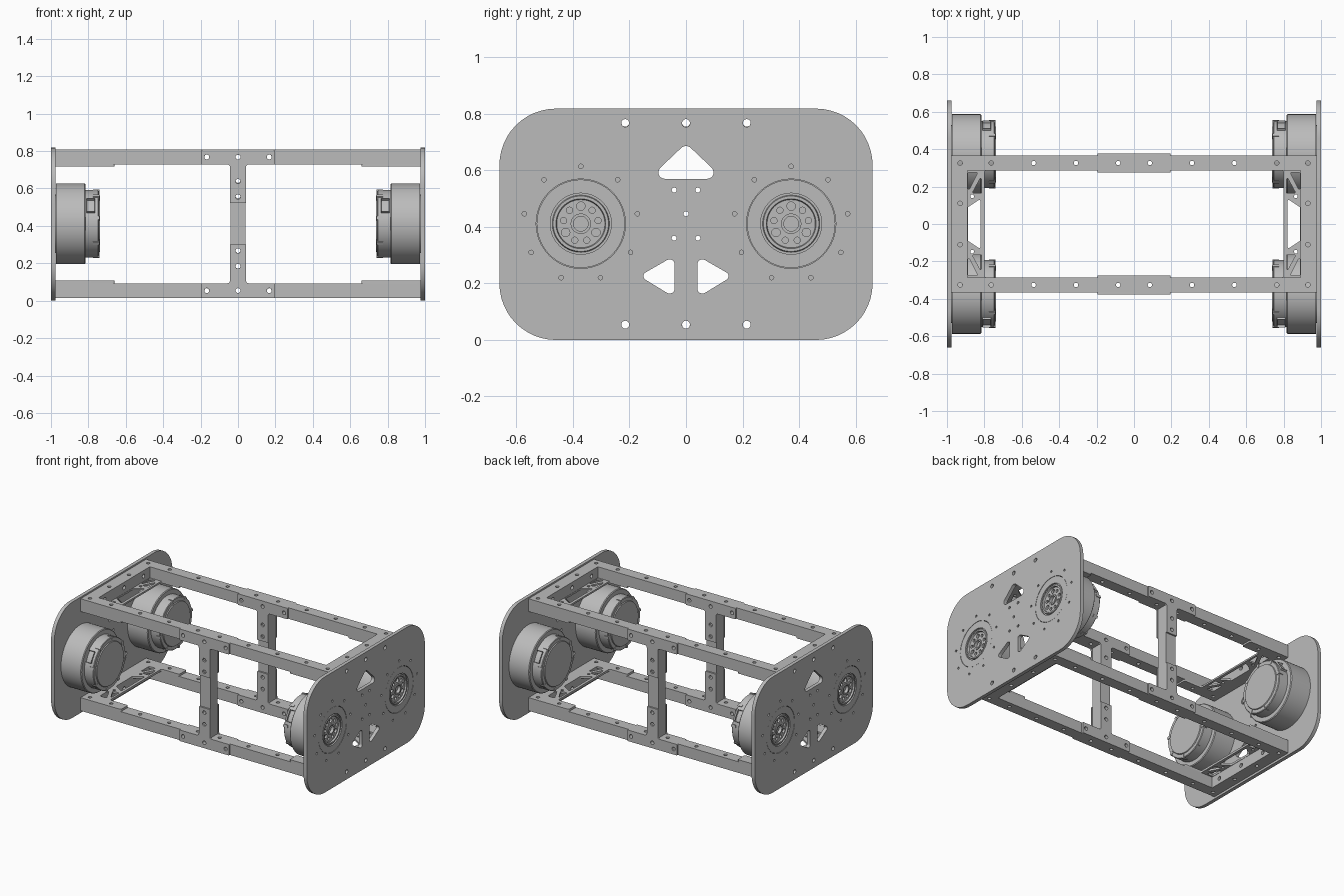
import bpy, bmesh, math
from mathutils import Matrix, Vector

cube = bpy.data.objects.get("Cube")
if cube:
    bpy.data.objects.remove(cube, do_unlink=True)

grey = bpy.data.materials.new("machined_grey")
grey.use_nodes = True
grey.diffuse_color = (0.5, 0.5, 0.5, 1)
grey.node_tree.nodes["Principled BSDF"].inputs["Base Color"].default_value = grey.diffuse_color

parts = []
TURN = {"X": Matrix(((0, 0, 1, 0), (1, 0, 0, 0), (0, 1, 0, 0), (0, 0, 0, 1))),
        "Y": Matrix(((1, 0, 0, 0), (0, 0, -1, 0), (0, 1, 0, 0), (0, 0, 0, 1))),
        "Z": Matrix.Identity(4)}


def add(name, bm):
    bmesh.ops.remove_doubles(bm, verts=bm.verts, dist=1e-5)
    bmesh.ops.recalc_face_normals(bm, faces=bm.faces)
    mesh = bpy.data.meshes.new(name)
    bm.to_mesh(mesh)
    bm.free()
    obj = bpy.data.objects.new(name, mesh)
    bpy.context.collection.objects.link(obj)
    parts.append(obj)
    return obj


def baked(obj):
    bpy.context.view_layer.update()
    dg = bpy.context.evaluated_depsgraph_get()
    return bpy.data.meshes.new_from_object(obj.evaluated_get(dg))


def mirror(obj, name, sx, sy):
    mesh = obj.data.copy()
    mesh.transform(Matrix.Diagonal((sx, sy, 1, 1)))
    if sx * sy < 0:
        mesh.flip_normals()
    twin = bpy.data.objects.new(name, mesh)
    bpy.context.collection.objects.link(twin)
    parts.append(twin)


def circle(u, v, r, n=20):
    return [(u + r * math.cos(math.tau * i / n), v + r * math.sin(math.tau * i / n)) for i in range(n)]


def rounded(corners, steps=6):
    """Outline from (u, v, radius) corners, each filleted with an arc."""
    out = []
    for i, (u, v, r) in enumerate(corners):
        p = Vector((u, v))
        a = (Vector(corners[i - 1][:2]) - p).normalized()
        b = (Vector(corners[(i + 1) % len(corners)][:2]) - p).normalized()
        if r == 0:
            out.append((u, v))
            continue
        half = a.angle(b) / 2
        c = p + (a + b).normalized() * r / math.sin(half)
        t = r / math.tan(half)
        s, e = (p + a * t - c).normalized(), (p + b * t - c).normalized()
        turn = s.x * e.y - s.y * e.x
        sweep = math.copysign(s.angle(e), turn)
        start = math.atan2(s.y, s.x)
        for k in range(steps + 1):
            g = start + sweep * k / steps
            out.append((c.x + r * math.cos(g), c.y + r * math.sin(g)))
    return out


def slab(name, loops, axis, lo, hi):
    """Flat plate: first loop is the outline, the others are holes."""
    curve = bpy.data.curves.new(name, "CURVE")
    curve.dimensions, curve.fill_mode = "2D", "BOTH"
    curve.extrude = (hi - lo) / 2
    for loop in loops:
        sp = curve.splines.new("POLY")
        sp.points.add(len(loop) - 1)
        for pt, (u, v) in zip(sp.points, loop):
            pt.co = (u, v, 0, 1)
        sp.use_cyclic_u = True
    tmp = bpy.data.objects.new(name + "_curve", curve)
    bpy.context.collection.objects.link(tmp)
    mesh = baked(tmp)
    bpy.data.objects.remove(tmp, do_unlink=True)
    bm = bmesh.new()
    bm.from_mesh(mesh)
    shift = Vector([(lo + hi) / 2 if a == axis else 0 for a in "XYZ"])
    bmesh.ops.transform(bm, matrix=Matrix.Translation(shift) @ TURN[axis], verts=bm.verts)
    return add(name, bm)


def box(bm, lo, hi, matrix=Matrix.Identity(4)):
    lo, hi = Vector(lo), Vector(hi)
    m = matrix @ Matrix.Translation((lo + hi) / 2) @ Matrix.Diagonal((*(hi - lo), 1))
    return bmesh.ops.create_cube(bm, size=1, matrix=m)


def drill(obj, holes, depth=0.2):
    """Cut round holes given as (centre, axis, radius)."""
    bm = bmesh.new()
    for pos, axis, r in holes:
        bmesh.ops.create_cone(bm, cap_ends=True, segments=16, radius1=r, radius2=r, depth=depth,
                              matrix=Matrix.Translation(pos) @ TURN[axis])
    cutter = add("drill_cutter", bm)
    parts.remove(cutter)
    cutter.hide_render = True
    mod = obj.modifiers.new("drill", "BOOLEAN")
    mod.operation, mod.solver, mod.object = "DIFFERENCE", "EXACT", cutter
    mesh = baked(obj)
    obj.modifiers.clear()
    obj.data = mesh
    bpy.data.objects.remove(cutter, do_unlink=True)


MY, MZ = 0.372, 0.411          # motor axis
RAIL = 0.326                   # rail centre line
LEVELS = {"lower": (0.015, 0.093), "upper": (0.729, 0.807)}

# Side plate with lightening holes, bolt holes and motor openings
loops = [rounded([(-0.66, 0, 0.2), (0.66, 0, 0.2), (0.66, 0.818, 0.2), (-0.66, 0.818, 0.2)], 12),
         rounded([(-0.112, 0.57, 0.022), (0.112, 0.57, 0.022), (0.092, 0.608, 0.02), (0, 0.695, 0.025),
                  (-0.092, 0.608, 0.02)])]
for s in (-1, 1):
    loops.append(rounded([(s * 0.04, 0.15, 0.018), (s * 0.04, 0.298, 0.018), (s * 0.165, 0.226, 0.015)]))
    loops.append(circle(s * MY, MZ, 0.158, 48))
    for k in range(9):
        g = math.radians(90 + 40 * k)
        loops.append(circle(s * MY + 0.203 * math.cos(g), MZ + 0.203 * math.sin(g), 0.008, 12))
    loops += [circle(s * 0.042, z, 0.009, 12) for z in (0.36, 0.53)]
loops.append(circle(0, 0.446, 0.009, 12))
loops += [circle(y, z, 0.014) for y in (-0.215, 0, 0.215) for z in (0.054, 0.767)]
plate = slab("left_side_plate", loops, "X", 0.975, 1.0)
mirror(plate, "right_side_plate", -1, 1)

# Rails, cross rails and corner gussets at both levels
for level, (z0, z1) in LEVELS.items():
    zc = (z0 + z1) / 2
    bm = bmesh.new()
    box(bm, (-0.975, RAIL - 0.04, z0), (0.975, RAIL + 0.04, z1))
    rail = add(level + "_back_rail", bm)
    drill(rail, [((s * x, RAIL, zc), "Z", 0.012) for s in (-1, 1) for x in (0.085, 0.31, 0.537, 0.763, 0.93)]
          + [((x, RAIL, zc), "Y", 0.013) for x in (-0.167, 0, 0.167)])
    mirror(rail, level + "_front_rail", 1, -1)

    bm = bmesh.new()
    box(bm, (0.89, 0.04 - RAIL, z0), (0.975, RAIL - 0.04, z1))
    cross = add(level + "_left_cross_rail", bm)
    drill(cross, [((0.93, s * 0.11, zc), "Z", 0.012) for s in (-1, 1)]
          + [((0.93, y, zc), "X", 0.014) for y in (-0.215, 0, 0.215)])
    mirror(cross, level + "_right_cross_rail", -1, 1)

    half = [(0.975, 0.366, 0), (0.66, 0.366, 0.01), (0.66, 0.286, 0.01), (0.80, 0.286, 0.01)]
    loops = [rounded(half + [(x, -y, r) for x, y, r in reversed(half)]),
             rounded([(0.888, -0.09, 0.008), (0.888, 0.09, 0.008), (0.82, 0.135, 0.008), (0.82, -0.135, 0.008)])]
    for s in (-1, 1):
        loops.append(rounded([(0.888, s * 0.17, 0.005), (0.888, s * 0.275, 0.005), (0.835, s * 0.275, 0.005)]))
        loops.append(rounded([(0.815, s * 0.165, 0.005), (0.865, s * 0.165, 0.005), (0.815, s * 0.258, 0.005)]))
        loops.append(circle(0.865, s * 0.148, 0.01, 12))
        loops += [circle(x, s * RAIL, 0.012, 12) for x in (0.763, 0.93)]
    za, zb = (z1, z1 + 0.015) if level == "lower" else (z0 - 0.012, z0)
    gusset = slab(level + "_left_gusset", loops, "Z", za, zb)
    mirror(gusset, level + "_right_gusset", -1, 1)

# Centre posts
bm = bmesh.new()
box(bm, (-0.04, RAIL - 0.04, 0.093), (0.04, RAIL + 0.04, 0.729))
post = add("back_post", bm)
drill(post, [((0, RAIL, z), "Y", 0.013) for z in (0.185, 0.268, 0.56, 0.643)])
mirror(post, "front_post", 1, -1)

# Tee brackets on both faces of each post and rail joint
for level, side, base in (("lower", 1, 0.015), ("upper", -1, 0.807)):
    half = [(0.195, 0, 0.006), (0.195, 0.078, 0.006), (0.043, 0.078, 0.015), (0.043, 0.285, 0.004)]
    outline = half + [(-x, z, r) for x, z, r in reversed(half)]
    loops = [rounded([(x, base + side * z, r) for x, z, r in outline])]
    loops += [circle(x, base + side * z, 0.013) for x, z in
              ((-0.167, 0.039), (0, 0.039), (0.167, 0.039), (0, 0.169), (0, 0.252))]
    for face, y in (("outer", 0.366), ("inner", 0.275)):
        tee = slab(f"{level}_back_{face}_tee", loops, "Y", y, y + 0.011)
        mirror(tee, f"{level}_front_{face}_tee", 1, -1)

# Wheel motor: turned body with drilled hub
profile = [(0.738, 0), (0.738, 0.150), (0.744, 0.153), (0.744, 0.176), (0.748, 0.180), (0.815, 0.180),
           (0.815, 0.210), (0.820, 0.215), (0.974, 0.215), (0.974, 0.156), (0.999, 0.156), (0.999, 0.108),
           (0.988, 0.108), (0.988, 0.101), (0.997, 0.098), (0.997, 0.088), (0.986, 0.085), (0.986, 0.036),
           (0.992, 0.036), (0.992, 0.026), (0.972, 0.026), (0.972, 0)]
bm = bmesh.new()
verts = [bm.verts.new((x, MY, MZ + r)) for x, r in profile]
edges = [bm.edges.new(pair) for pair in zip(verts, verts[1:])]
bmesh.ops.spin(bm, geom=verts + edges, cent=(0, MY, MZ), axis=(1, 0, 0), angle=math.tau, steps=64)
bmesh.ops.dissolve_degenerate(bm, dist=1e-5, edges=bm.edges)
motor = add("back_left_motor", bm)
holes = []
for k in range(9):
    g = math.radians(90 + 40 * k)
    holes.append(((0.986, MY + 0.062 * math.cos(g), MZ + 0.062 * math.sin(g)), "X", 0.011 if k % 3 else 0.015))
drill(motor, holes, 0.03)

# Rim clips and cable socket on the motor
bm = bmesh.new()
for k in range(8):
    turn = Matrix.Translation((0, MY, MZ)) @ Matrix.Rotation(math.radians(10 + 45 * k), 4, "X")
    box(bm, (0.741, -0.009, 0.158), (0.775, 0.009, 0.184), turn)
clips = add("back_left_motor_clips", bm)
bm = bmesh.new()
turn = Matrix.Translation((0, MY, MZ)) @ Matrix.Rotation(math.radians(-58), 4, "X")
box(bm, (0.765, -0.04, 0.15), (0.81, 0.04, 0.189), turn)
mouth = max(bm.faces, key=lambda f: (f.calc_center_median() - Vector((0.78, MY, MZ))).length)
bmesh.ops.inset_individual(bm, faces=[mouth], thickness=0.007)
bmesh.ops.translate(bm, verts=mouth.verts, vec=turn.to_3x3() @ Vector((0, 0, -0.025)))
socket = add("back_left_motor_socket", bm)

for obj in (motor, clips, socket):
    for sx, sy in ((-1, 1), (1, -1), (-1, -1)):
        place = ("back" if sy > 0 else "front") + ("_left" if sx > 0 else "_right")
        mirror(obj, obj.name.replace("back_left", place), sx, sy)

# Material and shading
bpy.ops.object.select_all(action="DESELECT")
for obj in parts:
    obj.data.materials.clear()
    obj.data.materials.append(grey)
    obj.select_set(True)
bpy.context.view_layer.objects.active = parts[0]
bpy.ops.object.shade_smooth_by_angle(angle=math.radians(30))
